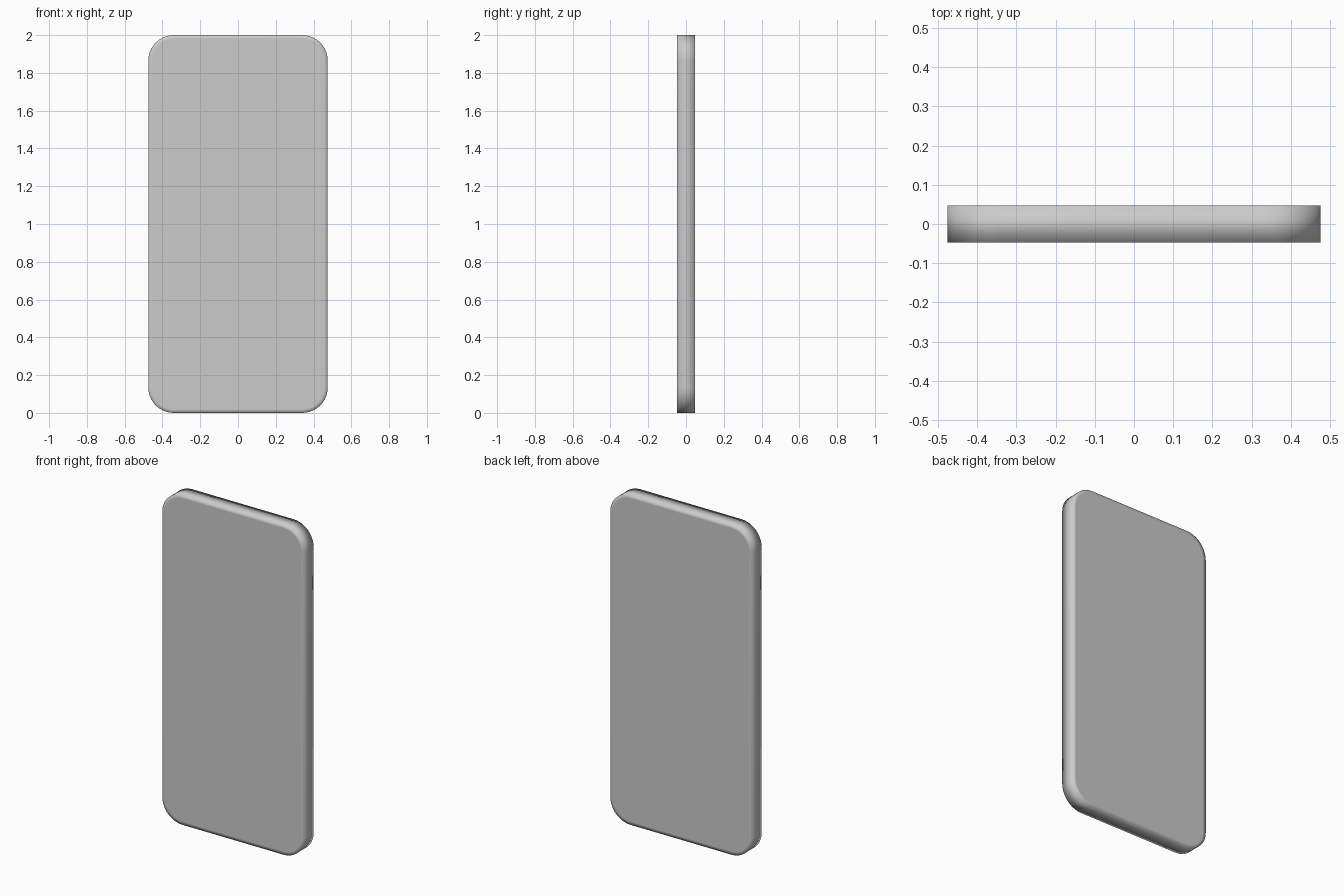
import bpy, bmesh, math

if "Cube" in bpy.data.objects:
    bpy.data.objects.remove(bpy.data.objects["Cube"])

W, D, H, R = 0.95, 0.095, 2.0, 0.135   # width, thickness, height, corner radius
SEG = 10                               # segments per rounded corner


def rounded_rect(w, h, r, seg):
    """Outline of a rounded rectangle, counter-clockwise in x, z."""
    pts = []
    for i, (sx, sz) in enumerate([(1, 1), (-1, 1), (-1, -1), (1, -1)]):
        for k in range(seg + 1):
            a = math.radians(90 * (i + k / seg))
            pts.append((sx * (w / 2 - r) + r * math.cos(a),
                        h / 2 + sz * (h / 2 - r) + r * math.sin(a)))
    return pts


# Slab body: rounded outline extruded through its thickness
bm = bmesh.new()
front = bm.faces.new([bm.verts.new((x, -D / 2, z))
                      for x, z in rounded_rect(W, H, R, SEG)])
ext = bmesh.ops.extrude_face_region(bm, geom=[front], use_keep_orig=True)
back_verts = [g for g in ext["geom"] if isinstance(g, bmesh.types.BMVert)]
bmesh.ops.translate(bm, verts=back_verts, vec=(0, D, 0))
bmesh.ops.recalc_face_normals(bm, faces=bm.faces[:])

# Narrow border on both big faces keeps the smooth shading at the rim
caps = [f for f in bm.faces if len(f.verts) > 4]
bmesh.ops.inset_individual(bm, faces=caps, thickness=0.02)
for f in bm.faces:
    f.smooth = True

mesh = bpy.data.meshes.new("slab_body")
bm.to_mesh(mesh)
bm.free()
body = bpy.data.objects.new("slab_body", mesh)
bpy.context.collection.objects.link(body)
